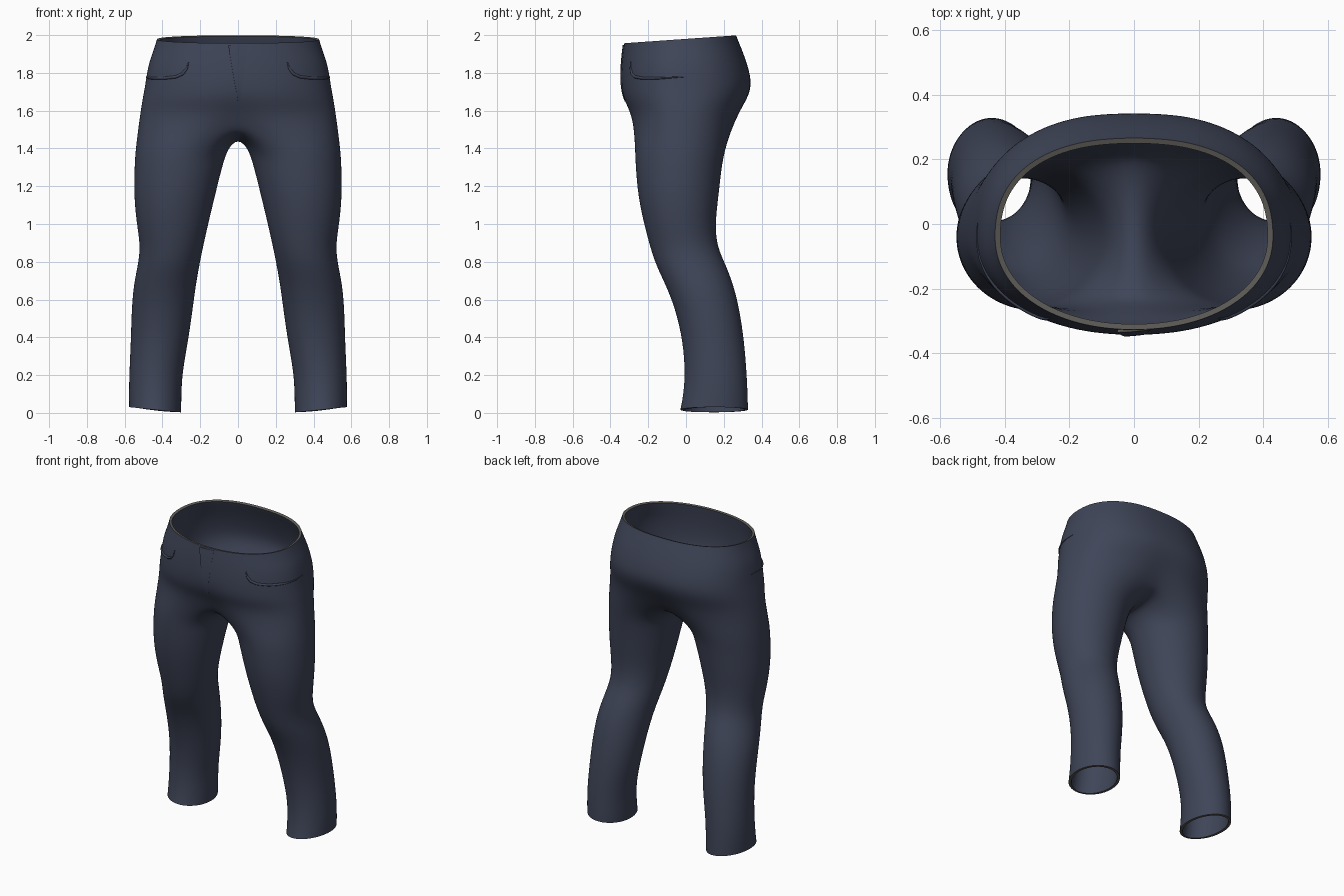
import bpy, bmesh, math
from mathutils import Vector
from mathutils.bvhtree import BVHTree

if "Cube" in bpy.data.objects:
    bpy.data.objects.remove(bpy.data.objects["Cube"])


def material(name, rgb):
    m = bpy.data.materials.new(name)
    m.diffuse_color = (*rgb, 1)
    m.use_nodes = True
    m.node_tree.nodes["Principled BSDF"].inputs["Base Color"].default_value = m.diffuse_color
    return m


DENIM = material("navy denim", (0.050, 0.060, 0.098))
EDGE = material("grey cut edge", (0.11, 0.105, 0.095))


def mesh_object(name, verts, faces):
    me = bpy.data.meshes.new(name)
    me.from_pydata(verts, [], faces)
    ob = bpy.data.objects.new(name, me)
    bpy.context.collection.objects.link(ob)
    me.materials.append(DENIM)
    me.materials.append(EDGE)
    return ob


def finish(ob):
    bpy.ops.object.select_all(action='DESELECT')
    ob.select_set(True)
    bpy.context.view_layer.objects.active = ob
    bpy.ops.object.convert(target='MESH')
    bpy.ops.object.shade_smooth_by_angle(angle=math.radians(50))


def power(v, n):
    return math.copysign(abs(v) ** (2 / n), v)


# Half hip rings: z, half width, front y, back y, centre dip, waist tilt
HIPS = [(1.98, .432, -.328, .267, 0, .07), (1.965, .436, -.330, .272, 0, .07),
        (1.92, .450, -.336, .292, 0, .06), (1.86, .472, -.341, .318, 0, .03),
        (1.79, .486, -.345, .342, 0, 0), (1.72, .496, -.346, .350, .01, 0),
        (1.65, .510, -.336, .326, .03, 0), (1.57, .522, -.297, .283, .08, 0)]
# Leg rings: z, inner x, outer x, front y, back y
LEGS = [(1.40, .055, .542, -.270, .207), (1.30, .085, .548, -.266, .188),
        (1.15, .122, .551, -.254, .172), (1.0, .158, .536, -.222, .154),
        (.88, .185, .516, -.190, .164), (.78, .205, .530, -.158, .212),
        (.68, .223, .552, -.108, .250), (.55, .240, .563, -.056, .283),
        (.38, .264, .567, -.016, .308), (.2, .298, .576, -.003, .322),
        (.07, .300, .577, -.018, .327), (.017, .302, .576, -.030, .328)]
YC, OUT, INN = -.04, 17, 7
verts, faces, rows = [], [], []

for z, w, yf, yb, dip, tilt in HIPS:
    row = []
    for i in range(OUT):
        a = math.pi * i / (OUT - 1)
        c, s = math.cos(a), math.sin(a)
        n = 2.1 if c > 0 else 2.35
        x = w * power(s, n) if 0 < i < OUT - 1 else 0
        y = YC + power(c, n) * ((yf - YC) if c > 0 else (YC - yb))
        y *= 1 - dip * math.exp(-(x / .1) ** 2)
        row.append(len(verts))
        verts.append((x, y, z + tilt * y))
    rows.append(row)
for a, b in zip(rows, rows[1:]):
    for i in range(OUT - 1):
        faces.append((a[i], b[i], b[i + 1], a[i + 1]))

# Crotch seam closes the last hip ring into a leg ring
front, back = verts[rows[-1][0]], verts[rows[-1][-1]]
ring = list(rows[-1])
for j in range(1, INN + 1):
    t = j / (INN + 1)
    ring.append(len(verts))
    verts.append((0, back[1] + (front[1] - back[1]) * (.5 - .5 * math.cos(math.pi * t)),
                  1.57 - .118 * math.sin(math.pi * t)))
for k, (z, xi, xo, yf, yb) in enumerate(LEGS):
    new = []
    cx, rx, cy, ry = (xi + xo) / 2, (xo - xi) / 2, (yf + yb) / 2, (yb - yf) / 2
    for i in range(OUT + INN):
        a = math.radians(-30 + 15 * i)
        x, y = cx + rx * 1.01 * math.sin(a), cy - ry * 1.01 * math.cos(a)
        new.append(len(verts))
        verts.append((x, y, z - (.1 * (x - .44) * -1 if k >= len(LEGS) - 2 else 0)))
    for i in range(OUT + INN):
        j = (i + 1) % (OUT + INN)
        faces.append((ring[i], new[i], new[j], ring[j]))
    ring = new

# Trousers: mirrored, smoothed shell with visible cut edges
pants = mesh_object("trousers", verts, faces)
pants.modifiers.new("mirror", 'MIRROR').merge_threshold = .0005
sub = pants.modifiers.new("smooth", 'SUBSURF')
sub.levels = sub.render_levels = 2
sol = pants.modifiers.new("cloth", 'SOLIDIFY')
sol.thickness, sol.offset, sol.material_offset_rim = .017, -1, 1
finish(pants)
tree = BVHTree.FromObject(pants, bpy.context.evaluated_depsgraph_get())


def on_surface(phi, z, lift=0):
    # point on the cloth at an angle from the front, raised by lift
    d = Vector((math.sin(phi), -math.cos(phi), 0))
    hit = tree.ray_cast(Vector((0, YC, z)) + d * 2, -d)[0]
    return hit + d * lift


# Pocket lips
PATH = [(46, 1.86), (47, 1.825), (50, 1.795), (55, 1.779), (64, 1.772), (78, 1.772), (95, 1.78)]
for side, label in ((1, "left"), (-1, "right")):
    cu = bpy.data.curves.new(label + "_pocket_lip", 'CURVE')
    cu.dimensions, cu.bevel_depth, cu.bevel_resolution = '3D', .008, 2
    cu.use_fill_caps = True
    pts = []
    for (p, z), (q, w) in zip(PATH, PATH[1:]):
        pts += [(p + (q - p) * t / 4, z + (w - z) * t / 4) for t in range(4)]
    pts.append(PATH[-1])
    sp = cu.splines.new('POLY')
    sp.points.add(len(pts) - 1)
    for i, (p, z) in enumerate(pts):
        sp.points[i].co = (*on_surface(side * math.radians(p), z, 0), 1)
        sp.points[i].radius = .25 + .75 * min(1, 4 * min(i, len(pts) - 1 - i) / len(pts))
    ob = bpy.data.objects.new(cu.name, cu)
    bpy.context.collection.objects.link(ob)
    cu.materials.append(DENIM)
    finish(ob)

# Fly flap: wedge raised along its slanted edge
fv, ff, N, C = [], [], 12, 4
for r in range(N + 1):
    t = r / N
    z = 1.948 - .30 * t
    for c in range(C + 1):
        u = c / C
        x = (-.05 + .05 * t) * (1 - u) + .05 * u * (1 - .8 * t)
        fv.append(on_surface(math.atan2(x, .29), z, .008 * (1 - u) * (1 - .7 * t) + .001))
for r in range(N):
    for c in range(C):
        i = r * (C + 1) + c
        ff.append((i, i + C + 1, i + C + 2, i + 1))
fly = mesh_object("fly_flap", fv, ff)
sol = fly.modifiers.new("cloth", 'SOLIDIFY')
sol.thickness, sol.offset, sol.material_offset_rim = .008, -1, 1
finish(fly)
